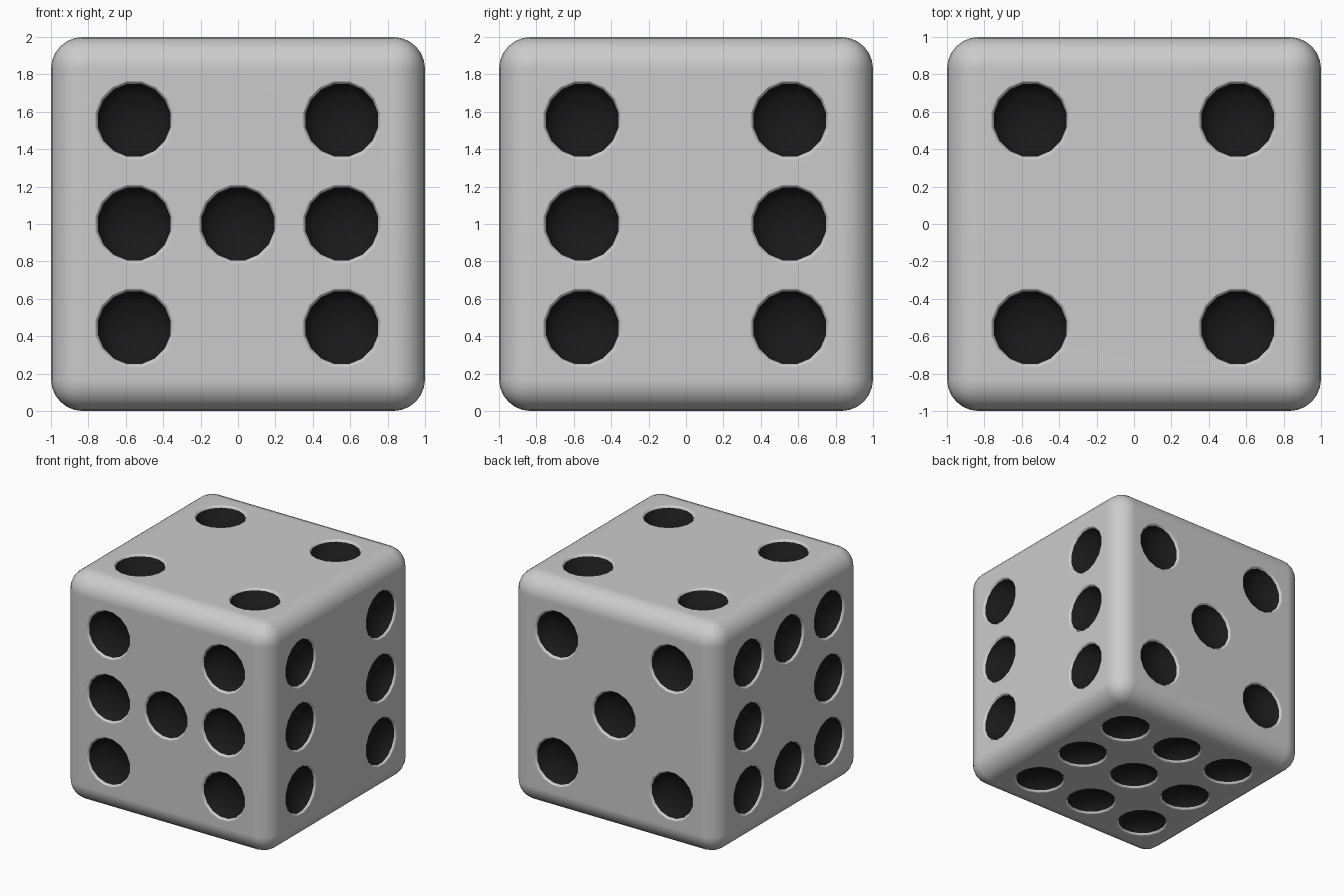
import bpy, bmesh
from math import sin, cos, pi, radians
from mathutils import Vector

if "Cube" in bpy.data.objects:
    bpy.data.objects.remove(bpy.data.objects["Cube"])

S = 0.555     # pip spacing
SIDES = 16

grey = bpy.data.materials.new("grey_body")
grey.diffuse_color = (0.8, 0.8, 0.8, 1)
grey.use_nodes = True
grey.node_tree.nodes["Principled BSDF"].inputs["Base Color"].default_value = grey.diffuse_color
black = bpy.data.materials.new("black_pips")
black.diffuse_color = (0.01, 0.01, 0.01, 1)
black.use_nodes = True
black.node_tree.nodes["Principled BSDF"].inputs["Base Color"].default_value = black.diffuse_color


def make_object(name, bm):
    mesh = bpy.data.meshes.new(name)
    bm.to_mesh(mesh)
    bm.free()
    mesh.materials.append(grey)
    mesh.materials.append(black)
    ob = bpy.data.objects.new(name, mesh)
    bpy.context.collection.objects.link(ob)
    return ob


# rounded cube body
bm = bmesh.new()
bmesh.ops.create_cube(bm, size=2)
bmesh.ops.bevel(bm, geom=bm.edges[:], offset=0.17, segments=6, profile=0.5,
                affect='EDGES', clamp_overlap=True)
bmesh.ops.translate(bm, verts=bm.verts[:], vec=(0, 0, 1))
body = make_object("die_body", bm)

# pip profile: radius, height above the face; soft grey lip, then black bowl
PROFILE = [(0.235, 0.05), (0.218, 0.002), (0.207, -0.005), (0.198, -0.018),
           (0.182, -0.05), (0.145, -0.08), (0.08, -0.102)]
FIRST_BLACK = 3


def add_pip(bm, centre, u, v, n):
    rings = []
    for r, h in PROFILE:
        ring = []
        for i in range(SIDES):
            a = 2 * pi * (i + 0.5) / SIDES
            ring.append(bm.verts.new(centre + u * (r * cos(a)) + v * (r * sin(a)) + n * h))
        rings.append(ring)
    bm.faces.new(rings[0])
    for k in range(len(rings) - 1):
        for i in range(SIDES):
            j = (i + 1) % SIDES
            f = bm.faces.new((rings[k][i], rings[k + 1][i], rings[k + 1][j], rings[k][j]))
            f.material_index = int(k >= FIRST_BLACK)
    tip = bm.verts.new(centre - n * 0.11)
    for i in range(SIDES):
        f = bm.faces.new((rings[-1][i], tip, rings[-1][(i + 1) % SIDES]))
        f.material_index = 1


# faces of the die: normal, horizontal axis, pip rows
X, Y, Z = Vector((1, 0, 0)), Vector((0, 1, 0)), Vector((0, 0, 1))
FACES = [
    (-Y, X, ("o.o", "ooo", "o.o")),   # front
    (X, Y, ("o.o", "o.o", "o.o")),    # right
    (Z, X, ("o.o", "...", "o.o")),    # top
    (Y, -X, ("o.o", ".o.", "o.o")),   # back
    (-X, -Y, ("ooo", "o.o", "ooo")),  # left
    (-Z, X, ("ooo", "ooo", "ooo")),   # bottom
]
bm = bmesh.new()
for n, u, rows in FACES:
    v = n.cross(u)
    for r, row in enumerate(rows):
        for c, mark in enumerate(row):
            if mark == "o":
                add_pip(bm, Z + n + u * ((c - 1) * S) + v * ((1 - r) * S), u, v, n)
bmesh.ops.recalc_face_normals(bm, faces=bm.faces[:])
cutter = make_object("pip_cutter", bm)
cutter.hide_render = True

# carve the pips into the body
mod = body.modifiers.new("pips", 'BOOLEAN')
mod.operation = 'DIFFERENCE'
mod.solver = 'EXACT'
mod.object = cutter
bpy.context.view_layer.objects.active = body
body.select_set(True)
bpy.ops.object.modifier_apply(modifier=mod.name)
bpy.data.objects.remove(cutter)

# smooth shading with flat-looking faces
bpy.ops.object.shade_smooth_by_angle(angle=radians(50))
wn = body.modifiers.new("weighted_normals", 'WEIGHTED_NORMAL')
wn.keep_sharp = True
